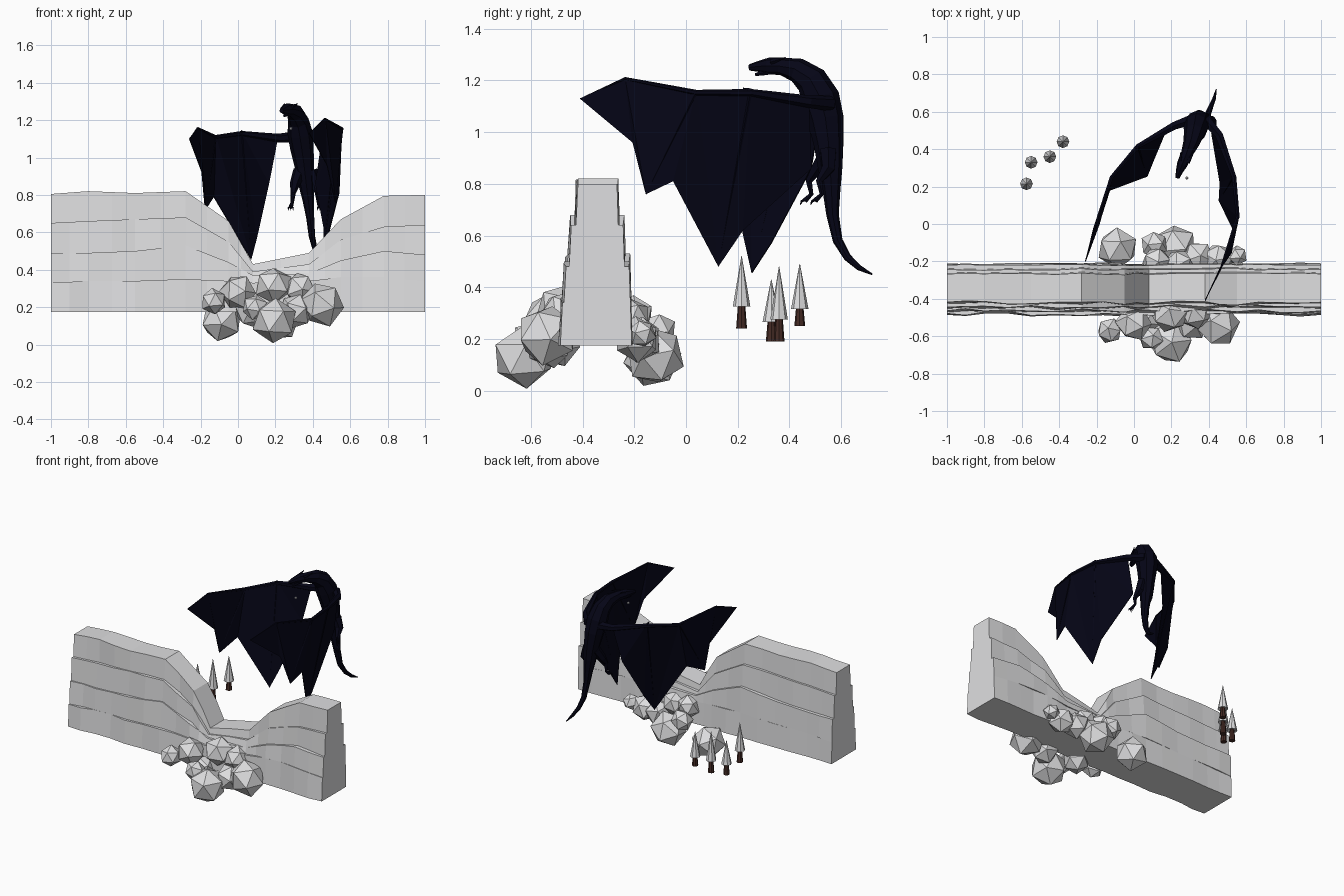
import bpy, bmesh, math, random
from mathutils import Vector, Matrix

if "Cube" in bpy.data.objects:
    bpy.data.objects.remove(bpy.data.objects["Cube"])

random.seed(4)


def material(name, rgb):
    m = bpy.data.materials.new(name)
    m.diffuse_color = (*rgb, 1)
    m.use_nodes = True
    m.node_tree.nodes["Principled BSDF"].inputs["Base Color"].default_value = m.diffuse_color
    return m


STONE = material("pale_stone", (0.74, 0.74, 0.75))
BARK = material("brown_bark", (0.06, 0.024, 0.018))
HIDE = material("midnight_hide", (0.0015, 0.0015, 0.008))


def finish(name, bm, mat):
    bmesh.ops.recalc_face_normals(bm, faces=bm.faces)
    me = bpy.data.meshes.new(name)
    bm.to_mesh(me)
    bm.free()
    me.materials.append(mat)
    ob = bpy.data.objects.new(name, me)
    bpy.context.collection.objects.link(ob)
    return ob


def loft(name, rings, mat):
    """Skin closed rings of equal length and cap both ends."""
    bm = bmesh.new()
    vs = [[bm.verts.new(p) for p in r] for r in rings]
    n = len(vs[0])
    for a, b in zip(vs, vs[1:]):
        for i in range(n):
            bm.faces.new((a[i], a[(i + 1) % n], b[(i + 1) % n], b[i]))
    bm.faces.new(vs[0])
    bm.faces.new(vs[-1])
    return finish(name, bm, mat)


def tube(name, pts, mat, sides=6, ref=(1, 0, 0), squash=1.0):
    """Tapered tube through (x, y, z, radius) points."""
    rings = []
    for i, p in enumerate(pts):
        a, b = pts[max(i - 1, 0)], pts[min(i + 1, len(pts) - 1)]
        t = (Vector(b[:3]) - Vector(a[:3])).normalized()
        u = Vector(ref)
        u = (u - t * u.dot(t)).normalized()
        v = t.cross(u)
        ang = [2 * math.pi * k / sides for k in range(sides)]
        rings.append([Vector(p[:3]) + p[3] * (u * math.cos(q) * squash + v * math.sin(q)) for q in ang])
    return loft(name, rings, mat)


# Layered cliff with a notch: x, then the four layer tops
STRATA = [(-1, .33, .49, .65, .805), (-.8, .34, .49, .66, .82), (-.55, .34, .5, .67, .81),
          (-.28, .35, .53, .68, .82), (-.05, .34, .44, .55, .66), (.08, .33, .37, .39, .43),
          (.38, .34, .38, .43, .49), (.55, .36, .45, .56, .67), (.78, .36, .5, .63, .795),
          (1, .34, .48, .64, .80)]
FRONT = (-.486, -.472, -.452, -.426)
BACK = (-.21, -.215, -.238, -.262)
stations = [s for a, b in zip(STRATA, STRATA[1:])
            for s in (a, tuple((p + q) / 2 for p, q in zip(a, b)))] + [STRATA[-1]]
rings = []
for s in stations:
    x, z = s[0], (.175,) + s[1:]
    wob = 0 if abs(x) == 1 else .009
    front, back = [], []
    for k in range(4):
        yf = FRONT[k] + random.uniform(-wob, wob)
        yb = BACK[k] + random.uniform(-wob, wob) * .6
        front += [(x, yf, z[k]), (x, yf + .008 + random.uniform(-wob, wob) * .7, z[k + 1])]
        back += [(x, yb, z[k]), (x, yb - .005, z[k + 1])]
    rings.append(front + back[::-1])
loft("cliff", rings, STONE)

# Fallen boulders on both sides of the notch: x, y, z, radius
BOULDERS = [(-.13, -.57, .23, .068), (0, -.53, .28, .092), (.07, -.5, .18, .085),
            (.195, -.625, .13, .118), (.19, -.48, .315, .095), (.33, -.48, .3, .08),
            (.31, -.53, .18, .09), (.45, -.535, .215, .115), (.09, -.61, .2, .065),
            (-.09, -.13, .125, .105), (.11, -.11, .23, .07), (.22, -.12, .135, .11),
            (.34, -.18, .2, .085), (.45, -.19, .2, .085), (.55, -.17, .22, .052),
            (.12, -.2, .29, .075), (.24, -.21, .28, .075)]
for x, y, z, r in BOULDERS:
    bm = bmesh.new()
    bmesh.ops.create_icosphere(bm, subdivisions=1, radius=r * 1.06)
    for v in bm.verts:
        v.co *= random.uniform(.95, 1.05)
    turn = Matrix.Rotation(random.uniform(0, 6), 4, (random.random(), random.random(), 1))
    bm.transform(Matrix.Translation((x, y, z)) @ turn)
    finish("boulder", bm, STONE)

# Pine trees: x, y, trunk foot, foliage base, apex
for x, y, z0, z1, z2 in [(-.575, .215, .24, .325, .52), (-.55, .33, .19, .265, .43),
                         (-.45, .36, .19, .275, .48), (-.38, .44, .25, .315, .49)]:
    tube("pine_trunk", [(x, y, z0, .021), (x, y, z1 + .01, .014)], BARK, 8)
    tube("pine_foliage", [(x, y, z1 + .012, .014), (x, y, z1, .034), (x, y, z2, .001)], STONE, 8)

# Dragon body from snout to tail tip
tube("dragon_body", [
    (.232, .245, 1.25, .012), (.242, .28, 1.254, .021), (.258, .32, 1.256, .032),
    (.28, .37, 1.254, .034), (.305, .43, 1.24, .048), (.322, .485, 1.2, .062),
    (.332, .52, 1.13, .075), (.342, .54, 1.05, .07), (.355, .552, .95, .057),
    (.365, .558, .86, .047), (.376, .563, .77, .034), (.386, .567, .68, .024),
    (.395, .587, .58, .019), (.41, .625, .515, .015), (.428, .67, .475, .011),
    (.44, .72, .45, .003)], HIDE, 8, squash=.9)
tube("lower_jaw", [(.247, .268, 1.222, .006), (.255, .3, 1.23, .012), (.265, .34, 1.243, .02)], HIDE, 6)
for s in (-1, 1):
    tube("horn", [(.268 + s * .02, .33, 1.272, .012), (.285 + s * .035, .385, 1.288, .002)], HIDE, 5)
    # Hind leg with thigh, shin, foot and toes
    cx, dy = .36, .02 + s * .02
    tube("hind_leg", [(cx + s * .03, .55, .93, .035), (cx + s * .055, .51 + dy, .86, .028),
                      (cx + s * .065, .475 + dy, .81, .014), (cx + s * .07, .485 + dy, .76, .009),
                      (cx + s * .078, .46 + dy, .735, .012)], HIDE, 6)
    for k in (-1, 0, 1):
        fx = cx + s * .078
        tube("toe", [(fx, .462 + dy, .74, .006), (fx + k * .012, .447 + dy, .732, .005),
                     (fx + k * .014, .442 + dy, .718, .001)], HIDE, 4)

# Small pale bead in front of the throat
bm = bmesh.new()
bmesh.ops.create_icosphere(bm, subdivisions=1, radius=.009)
bm.transform(Matrix.Translation((.283, .246, 1.155)))
finish("throat_bead", bm, STONE)

# Wings: leading edge from shoulder to tip, then trailing edge from root outward
WINGS = {
    "left": ([(.3, .555, 1.125), (.215, .525, 1.115), (.02, .415, 1.135), (-.12, .25, 1.115),
              (-.215, -.03, 1.16), (-.26, -.2, 1.1)],
             [(.165, .485, .86), (.1, .33, .57), (.07, .255, .455), (-.13, .18, .79),
              (-.175, .04, .72), (-.185, 0, .9)]),
    "right": ([(.38, .56, 1.125), (.455, .475, 1.13), (.535, .25, 1.16), (.555, .04, 1.158),
               (.465, -.235, 1.21), (.38, -.41, 1.13)],
              [(.415, .485, .86), (.46, .22, .62), (.455, .125, .48), (.54, -.05, .81),
               (.52, -.155, .76), (.475, -.205, .96)]),
}
FACES = [(1, 6, 2), (2, 6, 7), (2, 7, 8), (2, 8, 3), (3, 8, 9), (3, 9, 10),
         (3, 10, 4), (4, 10, 11), (4, 11, 5)]
for side, (lead, trail) in WINGS.items():
    bm = bmesh.new()
    vs = [bm.verts.new(p) for p in lead + trail]
    for f in FACES:
        bm.faces.new([vs[i] for i in f])
    bmesh.ops.delete(bm, geom=[v for v in bm.verts if not v.link_faces], context='VERTS')
    wing = finish(side + "_wing_membrane", bm, HIDE)
    mod = wing.modifiers.new("thickness", 'SOLIDIFY')
    mod.thickness, mod.offset = .005, 0
    # Arm and finger bones
    radii = (.03, .024, .014, .011, .006, .001)
    tube(side + "_wing_arm", [(p[0], p[1], p[2] - r * .5, r) for p, r in zip(lead, radii)],
         HIDE, 6, ref=(0, 0, 1))
    for a, b in ((2, 2), (3, 4)):
        tube(side + "_wing_finger", [(*lead[a], .008), (*trail[b], .002)], HIDE, 5)
    # Thumb claw on the wrist
    x, y, z = lead[2]
    tube(side + "_wing_claw", [(x, y, z, .01), (x, y - .03, z + .01, .002)], HIDE, 5)
